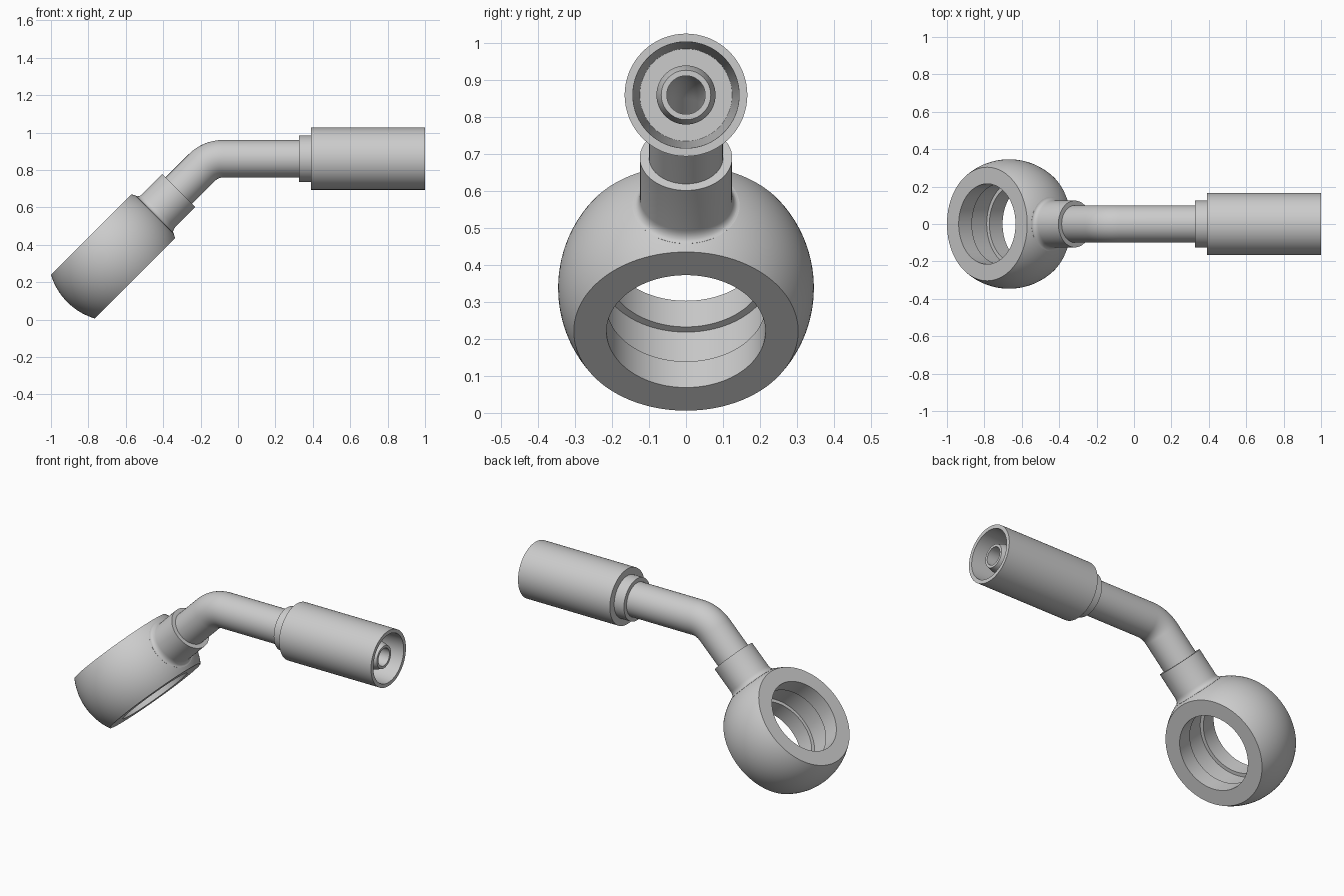
import bpy, bmesh, math
from mathutils import Vector

if "Cube" in bpy.data.objects:
    bpy.data.objects.remove(bpy.data.objects["Cube"])

Y = Vector((0, 1, 0))
X = Vector((1, 0, 0))
D = Vector((1, 0, 1)).normalized()      # direction of the angled stem
N = Vector((1, 0, -1)).normalized()     # axis of the eye
EYE = Vector((-0.668, 0, 0.338))        # centre of the eye
AXIS_Z = 0.86                           # height of the straight tube
BORE = 0.052


def ring_solid(name, rings, seg=64):
    """Closed solid skinned over a loop of rings (centre, direction, radius)."""
    bm = bmesh.new()
    loops = []
    for c, d, r in rings:
        v = d.cross(Y)
        loops.append([bm.verts.new(c + r * (math.cos(a) * Y + math.sin(a) * v))
                      for a in (2 * math.pi * i / seg for i in range(seg))])
    for k, a in enumerate(loops):
        b = loops[(k + 1) % len(loops)]
        for i in range(seg):
            j = (i + 1) % seg
            bm.faces.new((a[i], a[j], b[j], b[i]))
    bmesh.ops.recalc_face_normals(bm, faces=bm.faces)
    me = bpy.data.meshes.new(name)
    bm.to_mesh(me)
    bm.free()
    ob = bpy.data.objects.new(name, me)
    bpy.context.collection.objects.link(ob)
    return ob


def lathe(name, origin, d, profile, seg=64):
    """Revolve a closed (distance, radius) profile about a straight axis."""
    return ring_solid(name, [(origin + d * t, d, r) for t, r in profile], seg)


def smooth(ob):
    bpy.ops.object.select_all(action='DESELECT')
    ob.select_set(True)
    bpy.context.view_layer.objects.active = ob
    bpy.ops.object.shade_smooth_by_angle(angle=math.radians(30))


# Eye: truncated ball with a grooved bore
W, R = 0.166, 0.346
ball = [(W * k / 10, math.sqrt(R * R - (W * k / 10) ** 2)) for k in range(-10, 11)]
bore = [(W, 0.215), (0.066, 0.215), (0.066, 0.235),
        (-0.066, 0.235), (-0.066, 0.215), (-W, 0.215)]
eye = lathe("banjo_eye", EYE, N, ball + bore, 96)

# Port drilled from the eye bore into the stem
bpy.ops.mesh.primitive_cylinder_add(vertices=64, radius=BORE, depth=0.3,
                                    location=EYE + D * 0.25,
                                    rotation=(0, math.radians(45), 0))
drill = bpy.context.object
drill.name = "port_drill"
drill.hide_render = True
mod = eye.modifiers.new("port", 'BOOLEAN')
mod.operation = 'DIFFERENCE'
mod.solver = 'EXACT'
mod.object = drill
bpy.ops.object.select_all(action='DESELECT')
eye.select_set(True)
bpy.context.view_layer.objects.active = eye
bpy.ops.object.modifier_apply(modifier="port")
bpy.data.objects.remove(drill)

# Stem collar with a small fillet where it meets the ball
fillet = [(0.345 - 0.03 * math.sin(a), 0.145 - 0.02 * math.cos(a))
          for a in (math.pi / 2 * (1 - k / 5) for k in range(6))]
collar = lathe("stem_collar", EYE, D,
               [(0.27, BORE), (0.27, 0.125)] + fillet + [(0.498, 0.125), (0.498, BORE)])

# Bent tube path: angled run, 45 degree bend, straight run
corner = Vector((EYE.x + AXIS_Z - EYE.z, 0, AXIS_Z))
BR = 0.16
tangent = BR * math.tan(math.radians(22.5))
centre = corner + X * tangent - Vector((0, 0, BR))
path = [(EYE + D * 0.45, D)]
for k in range(13):
    a = math.radians(45 * (1 - k / 12))
    path.append((centre + BR * Vector((-math.sin(a), 0, math.cos(a))),
                 Vector((math.cos(a), 0, math.sin(a)))))


def at(x):
    return Vector((x, 0, AXIS_Z))


# Tube with the hose nipple on its end, hollow all the way
outer = [(c, d, 0.1) for c, d in path]
nipple = [(at(x), X, r) for x, r in
          [(0.45, 0.1), (0.45, 0.08), (0.93, 0.08), (0.97, 0.067), (0.97, BORE)]]
inner = [(c, d, BORE) for c, d in reversed(path)]
tube = ring_solid("bent_tube", outer + nipple + inner)

# Crimp ferrule: stepped sleeve with a deep tapered socket
ferrule = lathe("crimp_ferrule", at(0), X,
                [(0.325, 0.09), (0.325, 0.125), (0.39, 0.125), (0.39, 0.166),
                 (1.0, 0.166), (1.0, 0.144), (0.5, 0.125), (0.5, 0.075),
                 (0.46, 0.075), (0.44, 0.09)])

for part in (eye, collar, tube, ferrule):
    smooth(part)
